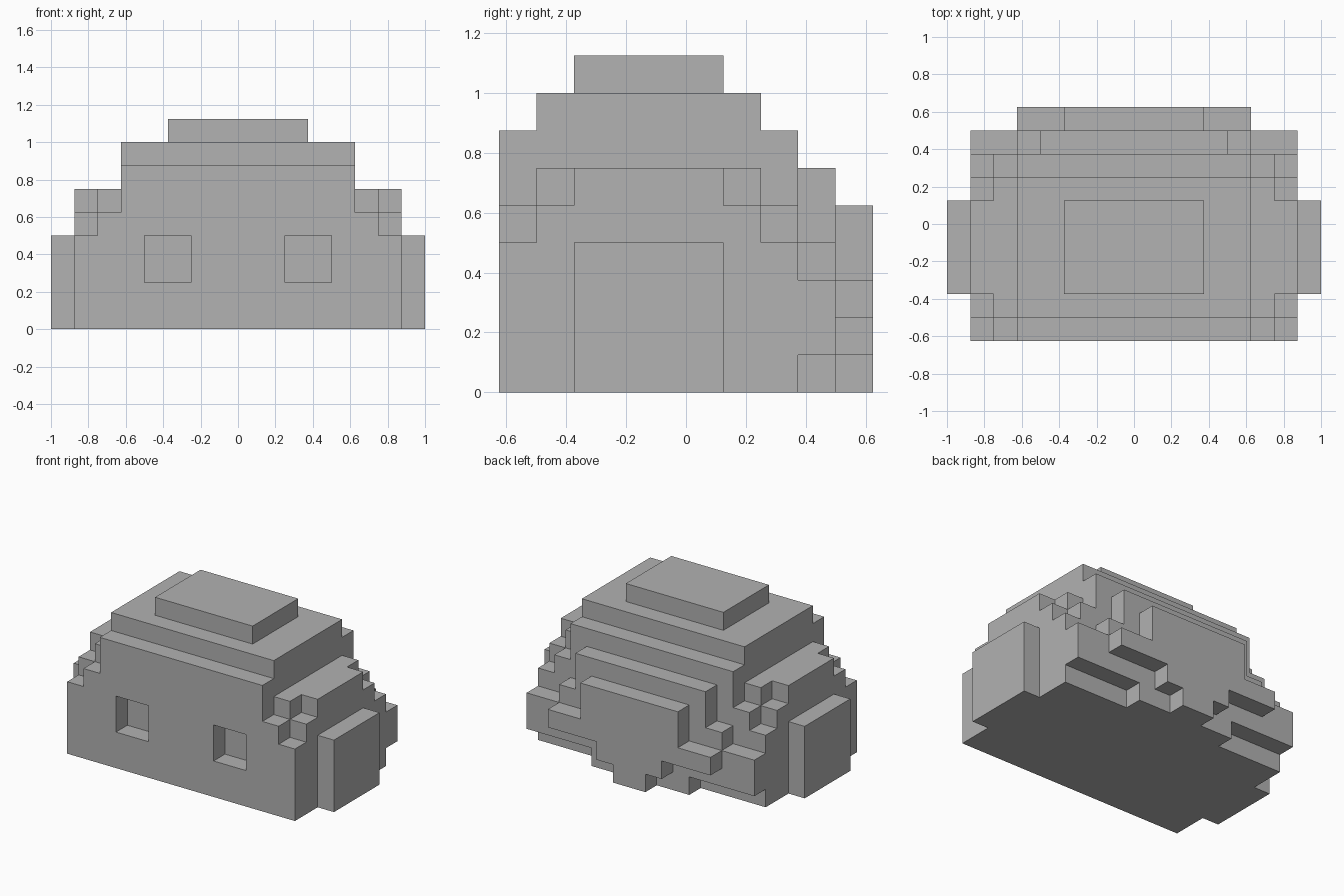
import bpy
import bmesh
from itertools import product
from mathutils import Vector

UNIT = 0.125  # edge of one block; all sizes below are counted in blocks

if "Cube" in bpy.data.objects:
    bpy.data.objects.remove(bpy.data.objects["Cube"], do_unlink=True)

GREY = (0.445, 0.445, 0.445, 1.0)
grey = bpy.data.materials.new("plain grey")
grey.use_nodes = True
grey.diffuse_color = GREY
grey.node_tree.nodes["Principled BSDF"].inputs["Base Color"].default_value = GREY


def cells(x0, x1, y0, y1, z0, z1):
    return set(product(range(x0, x1), range(y0, y1), range(z0, z1)))


def slab(half, y0, y1, z0, z1):
    """Box centred on x = 0."""
    return cells(-half, half, y0, y1, z0, z1)


def build(name, blocks):
    """Skin a set of blocks with one closed shell and merge its flat areas."""
    bm = bmesh.new()
    corners = {}

    def corner(p):
        key = tuple(round(c) for c in p)
        if key not in corners:
            corners[key] = bm.verts.new(Vector(key) * UNIT)
        return corners[key]

    for block in sorted(blocks):
        for axis, side in product(range(3), (0, 1)):
            beside = list(block)
            beside[axis] += 2 * side - 1
            if tuple(beside) in blocks:
                continue
            u, v = Vector(), Vector()
            u[(axis + 1) % 3] = v[(axis + 2) % 3] = 1
            start = Vector(block)
            start[axis] += side
            loop = [start, start + u, start + u + v, start + v]
            if not side:
                loop.reverse()
            bm.faces.new([corner(p) for p in loop])
    bmesh.ops.dissolve_limit(bm, angle_limit=0.01, verts=bm.verts[:], edges=bm.edges[:])
    mesh = bpy.data.meshes.new(name)
    bm.to_mesh(mesh)
    bm.free()
    mesh.materials.append(grey)
    obj = bpy.data.objects.new(name, mesh)
    bpy.context.collection.objects.link(obj)
    return obj


# Head: full base, stepped shoulders, then the narrowing roof
head = slab(7, -5, 3, 0, 4)
head |= slab(7, -4, 2, 4, 5) | slab(6, -5, 3, 4, 5)
head |= slab(7, -3, 1, 5, 6) | slab(6, -4, 2, 5, 6)
head |= slab(5, -5, 3, 5, 7)
head |= slab(5, -4, 2, 7, 8)

# Eye sockets, one block deep
for x in (-4, 2):
    head -= cells(x, x + 2, -5, -4, 2, 4)

# Inner back layer, tapering up and down
back = slab(3, 3, 4, 0, 1) | slab(7, 3, 4, 1, 3)
back |= slab(5, 3, 4, 3, 4) | slab(4, 3, 4, 4, 6)

# Outer back layer, stepped to a point at the bottom
back |= slab(1, 4, 5, 0, 1) | slab(2, 4, 5, 1, 2)
back |= slab(5, 4, 5, 2, 3) | slab(3, 4, 5, 3, 5)

build("head", head | back)
build("crown", slab(3, -3, 1, 8, 9))

# Side panels
for name, x in (("right_side_panel", -8), ("left_side_panel", 7)):
    build(name, cells(x, x + 1, -3, 1, 0, 4))
